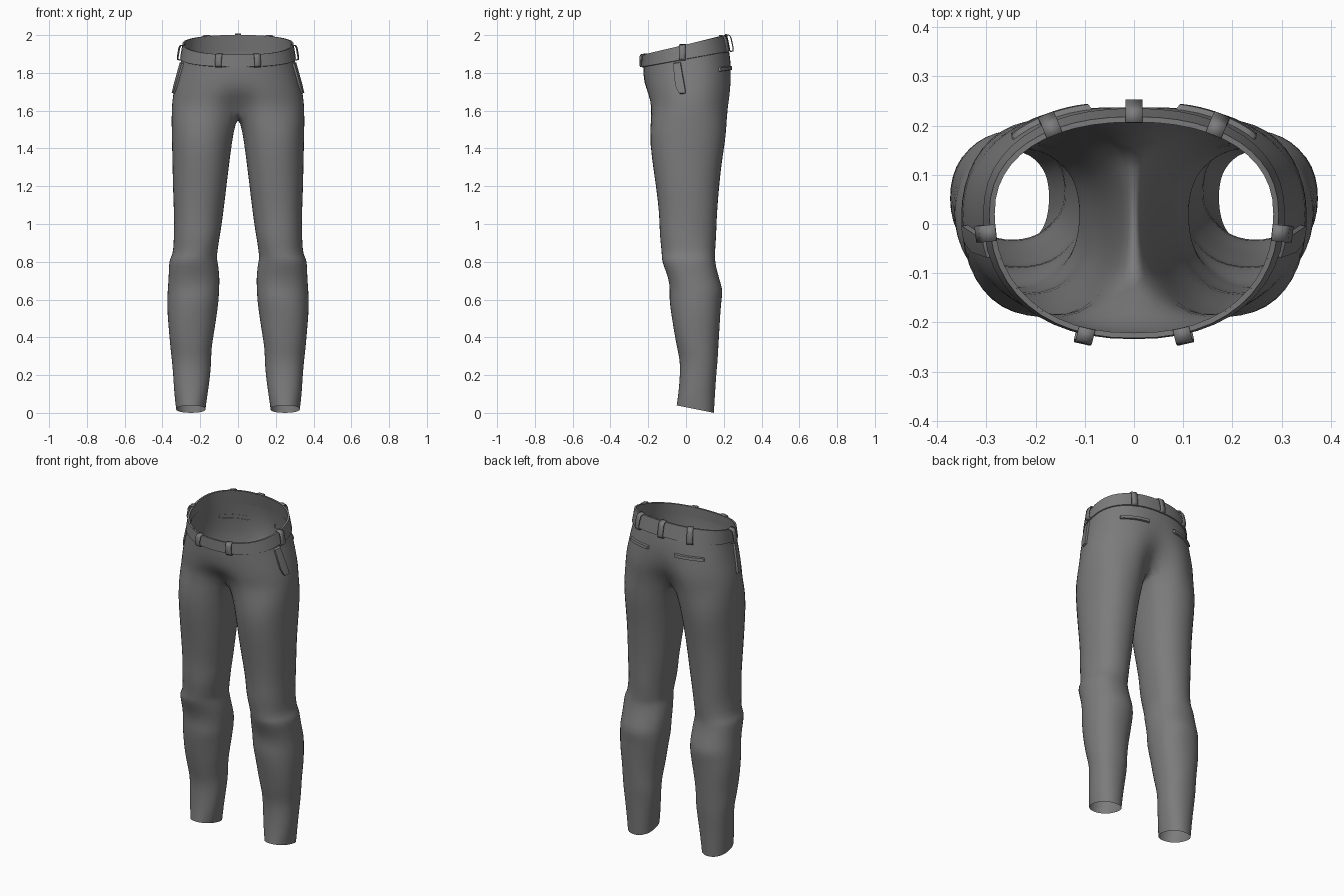
import bpy, bmesh
from math import sin, cos, pi, radians, exp, copysign
from mathutils import Vector

if "Cube" in bpy.data.objects:
    bpy.data.objects.remove(bpy.data.objects["Cube"])

cloth = bpy.data.materials.new("grey cloth")
cloth.use_nodes = True
GREY = (0.2, 0.2, 0.2, 1)
cloth.diffuse_color = GREY
cloth.node_tree.nodes["Principled BSDF"].inputs["Base Color"].default_value = GREY


def make(name, verts, faces, angle=180):
    mesh = bpy.data.meshes.new(name)
    mesh.from_pydata(verts, [], faces)
    bm = bmesh.new()
    bm.from_mesh(mesh)
    bmesh.ops.recalc_face_normals(bm, faces=bm.faces)
    bm.to_mesh(mesh)
    bm.free()
    mesh.materials.append(cloth)
    ob = bpy.data.objects.new(name, mesh)
    bpy.context.collection.objects.link(ob)
    bpy.ops.object.select_all(action="DESELECT")
    ob.select_set(True)
    bpy.context.view_layer.objects.active = ob
    bpy.ops.object.shade_smooth_by_angle(angle=radians(angle))
    return ob


def grid_faces(rows, cols, closed=False):
    span = cols if closed else cols - 1
    return [(r * cols + c, r * cols + (c + 1) % cols,
             (r + 1) * cols + (c + 1) % cols, (r + 1) * cols + c)
            for r in range(rows - 1) for c in range(span)]


def power(v, n):
    return copysign(abs(v) ** (2 / n), v)


# hip sections: height, half width, front, back, front dip, back dip
HIPS = [(1.62, .353, -.205, .245, .085, .10),
        (1.68, .346, -.213, .254, .035, .05),
        (1.74, .333, -.220, .250, .006, .018),
        (1.80, .318, -.225, .243, 0, .004),
        (1.86, .303, -.228, .232, 0, 0),
        (1.90, .296, -.228, .224, 0, 0),
        (1.95, .288, -.226, .212, 0, 0)]
MID = .02


def hip(deg, z):
    """Point on the hips: -90 is front, 0 the left side, 90 the back."""
    k = max(i for i in range(len(HIPS) - 1) if HIPS[i][0] <= z or i == 0)
    lo, hi = HIPS[k], HIPS[k + 1]
    t = (z - lo[0]) / (hi[0] - lo[0])
    _, w, front, back, dip_f, dip_b = [a + (b - a) * t for a, b in zip(lo, hi)]
    a = radians(deg)
    x = w * power(cos(a), 2.25)
    s = power(sin(a), 2.25)
    dip = exp(-(x / .08) ** 2)
    y = MID + s * ((back - MID) if s > 0 else (MID - front))
    y += dip * (dip_f if s < 0 else -dip_b)
    tilt = .24 * (z - 1.62) / .33
    return Vector((x, y, z + tilt * y))


def surf(deg, z, off):
    """Hip point pushed outwards, with its sideways direction."""
    t = hip(deg + 2, z) - hip(deg - 2, z)
    t.z = 0
    t.normalize()
    return hip(deg, z) + Vector((t.y, -t.x, 0)) * off, t


# leg sections: height, outer, inner, front, back
LEGS = [(.02, .328, .172, -.050, .150), (.10, .338, .160, -.042, .154),
        (.20, .345, .148, -.033, .161), (.28, .351, .141, -.032, .170),
        (.34, .358, .140, -.048, .172), (.42, .366, .128, -.064, .176),
        (.52, .376, .113, -.078, .184), (.60, .375, .100, -.090, .190),
        (.65, .373, .099, -.088, .197), (.71, .370, .098, -.094, .176),
        (.78, .368, .105, -.120, .160), (.815, .364, .112, -.129, .157),
        (.84, .345, .110, -.128, .156), (.91, .341, .100, -.138, .159),
        (.96, .340, .092, -.143, .161), (1.05, .341, .080, -.142, .166),
        (1.20, .346, .060, -.162, .176), (1.35, .349, .043, -.184, .194),
        (1.50, .354, .022, -.199, .221)]
ARC, INNER = 17, 7
N = ARC + INNER

# trousers: one leg and half the hips, then mirrored
verts = []
for k, (z, out, inn, front, back) in enumerate(LEGS):
    for i in range(N):
        deg = -145 + i * 290 / 16 if i < ARC else 145 + (i - 16) * 70 / 8
        a = radians(deg)
        fold = 1 + .012 * sin(3 * a + z * 23) * (z < 1.3)
        x = (out + inn) / 2 + (out - inn) / 2 * power(cos(a), 2.2) * fold
        y = (front + back) / 2 + (back - front) / 2 * power(sin(a), 2.2) * fold
        verts.append((x, y, z - (.2 * (y - .05) if k == 0 else 0)))
faces = grid_faces(len(LEGS), N, True)

ring = len(verts)
for i in range(ARC):
    verts.append(hip(-90 + i * 180 / 16, HIPS[0][0]))
seam_b, seam_f = verts[-1], verts[ring]
for i in range(1, INNER + 1):
    p = seam_b.lerp(seam_f, i / (INNER + 1))
    verts.append(Vector((0, p.y, p.z - .05 * sin(pi * i / (INNER + 1)))))
faces += [tuple(v + ring - N for v in f) for f in grid_faces(2, N, True)]

previous = ring
for row in HIPS[1:]:
    start = len(verts)
    for i in range(ARC):
        verts.append(hip(-90 + i * 180 / 16, row[0]))
    faces += [(previous + i, previous + i + 1, start + i + 1, start + i)
              for i in range(ARC - 1)]
    previous = start
for v in range(ring, len(verts)):
    if abs(verts[v][0]) < 1e-4:
        verts[v].x = 0
trousers = make("trousers", verts, faces)
mirror = trousers.modifiers.new("mirror", "MIRROR")
mirror.use_clip = True
smooth = trousers.modifiers.new("smooth", "SUBSURF")
smooth.levels = smooth.render_levels = 1

# waistband: a thin folded band around the top
SIDES = 48
profile = [(0, 1.872), (.006, 1.874), (.006, 1.95), (-.005, 1.95), (-.005, 1.875)]
verts = [surf(-90 + i * 360 / SIDES, z, off)[0]
         for off, z in profile for i in range(SIDES)]
make("waistband", verts, grid_faces(len(profile), SIDES, True), 40)

# belt loops: bent strips standing off the waistband
LOOP = [(.004, 1.868), (.021, 1.872), (.026, 1.885), (.026, 1.935),
        (.021, 1.95), (-.004, 1.956)]


def belt_loop(name, deg):
    verts = []
    for off, z in LOOP:
        p, side = surf(deg, z, off)
        verts += [p - side * .017, p + side * .017]
    ob = make(name, verts, grid_faces(len(LOOP), 2), 50)
    solid = ob.modifiers.new("thickness", "SOLIDIFY")
    solid.thickness = .006


for place, deg in (("front", -73), ("side", -7), ("back", 58)):
    belt_loop("left_" + place + "_belt_loop", deg)
    belt_loop("right_" + place + "_belt_loop", 180 - deg)
belt_loop("centre_back_belt_loop", 90)


# pocket welts: raised patches that follow the hips
def welt(name, rows, flip, height):
    cols = 12
    verts = []
    for r, (z, a0, a1) in enumerate(rows):
        for c in range(cols):
            u = min(max((c - .6) / (cols - 2.2), 0), 1)
            edge = r in (0, len(rows) - 1) or c in (0, cols - 1)
            deg = a0 + (a1 - a0) * u
            verts.append(surf(180 - deg if flip else deg, z,
                              -.004 if edge else height)[0])
    make(name, verts, grid_faces(len(rows), cols), 50)


SIDE = [(1.865, -18, -9), (1.86, -18, -9), (1.80, -17, -7), (1.74, -16, -5),
        (1.705, -13, -4), (1.695, -11, -4), (1.69, -11, -4)]
BACK = [(z, 41, 77) for z in (1.785, 1.788, 1.803, 1.806)]
for prefix, flip in (("left", False), ("right", True)):
    welt(prefix + "_side_pocket", SIDE, flip, .009)
    welt(prefix + "_back_pocket", BACK, flip, .008)
